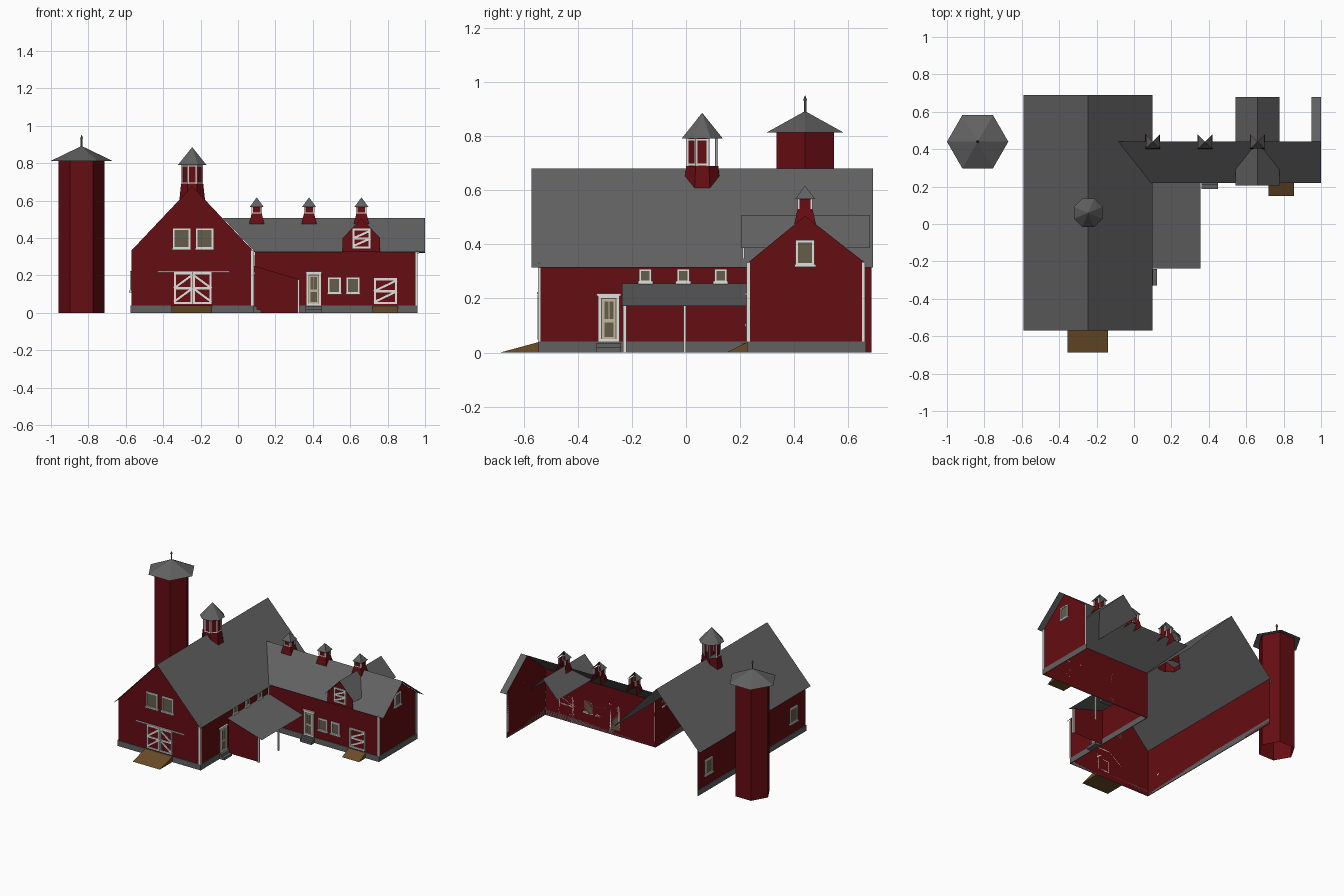
import bpy, bmesh, math
from mathutils import Vector

if "Cube" in bpy.data.objects:
    bpy.data.objects.remove(bpy.data.objects["Cube"])


def material(name, rgb):
    m = bpy.data.materials.new(name)
    m.diffuse_color = (*rgb, 1)
    m.use_nodes = True
    m.node_tree.nodes["Principled BSDF"].inputs["Base Color"].default_value = m.diffuse_color
    return m


RED = material("barn red", (0.13, 0.004, 0.006))
GREY = material("roof grey", (0.12, 0.12, 0.12))
STONE = material("foundation grey", (0.12, 0.12, 0.12))
WHITE = material("trim white", (0.75, 0.75, 0.72))
GLASS = material("window glass", (0.13, 0.11, 0.07))
WOOD = material("ramp wood", (0.15, 0.075, 0.022))
CREAM = material("door cream", (0.55, 0.47, 0.33))


def mesh(name, verts, faces, mat, drop=None):
    """Mesh object; faces whose normal satisfies drop() are left out."""
    bm = bmesh.new()
    vs = [bm.verts.new(v) for v in verts]
    for f in faces:
        bm.faces.new([vs[i] for i in f])
    bmesh.ops.recalc_face_normals(bm, faces=bm.faces)
    if drop:
        bm.normal_update()
        gone = [f for f in bm.faces if drop(f.normal)]
        bmesh.ops.delete(bm, geom=gone, context='FACES')
    me = bpy.data.meshes.new(name)
    bm.to_mesh(me)
    bm.free()
    me.materials.append(mat)
    ob = bpy.data.objects.new(name, me)
    bpy.context.collection.objects.link(ob)
    return ob


# Walls: map (u along wall, v up, d outwards) to world space
def front(y):
    return lambda u, v, d: (u, y - d, v)


def right(x):
    return lambda u, v, d: (x + d, u, v)


def left(x):
    return lambda u, v, d: (x - d, u, v)


def sheet(name, wall, pts, mat):
    return mesh(name, [wall(u, v, 0) for u, v in pts], [range(len(pts))], mat)


def plate(name, wall, pts, d0, d1, mat):
    n = len(pts)
    verts = [wall(u, v, d) for d in (d0, d1) for u, v in pts]
    faces = [range(n), range(n, 2 * n)]
    faces += [(i, (i + 1) % n, (i + 1) % n + n, i + n) for i in range(n)]
    return mesh(name, verts, faces, mat)


def rect(name, wall, u0, u1, v0, v1, mat, d1=0.005, d0=0.0):
    return plate(name, wall, [(u0, v0), (u1, v0), (u1, v1), (u0, v1)], d0, d1, mat)


def bar(name, wall, a, b, w, mat, d=0.006):
    a, b = Vector(a), Vector(b)
    t = (b - a).normalized() * w / 2
    n = Vector((-t.y, t.x))
    plate(name, wall, [a - n, b - n, b + n, a + n], 0, d, mat)


def frame(name, wall, u0, u1, v0, v1, w, mat, d=0.008):
    rect(name + "_left", wall, u0, u0 + w, v0, v1, mat, d)
    rect(name + "_right", wall, u1 - w, u1, v0, v1, mat, d)
    rect(name + "_bottom", wall, u0, u1, v0, v0 + w, mat, d)
    rect(name + "_top", wall, u0, u1, v1 - w, v1, mat, d)


def window(name, wall, u0, u1, v0, v1, w=0.009):
    rect(name + "_glass", wall, u0, u1, v0, v1, GLASS, 0.003)
    frame(name + "_frame", wall, u0, u1, v0, v1, w, WHITE)
    rect(name + "_sill", wall, u0 - 0.005, u1 + 0.005, v0 - 0.006, v0 + 0.004, WHITE, 0.012)


def braced_door(name, wall, u0, u1, v0, v1, flip=False, w=0.011):
    frame(name + "_frame", wall, u0, u1, v0, v1, w, WHITE)
    m = (v0 + v1) / 2
    a, b = (u1, u0) if flip else (u0, u1)
    bar(name + "_rail", wall, (u0, m), (u1, m), w, WHITE)
    bar(name + "_upper_brace", wall, (a, m), (b, v1 - w), w, WHITE)
    bar(name + "_lower_brace", wall, (a, v0 + w), (b, m), w, WHITE)


def entry_door(name, wall, u0, u1, v0, v1):
    rect(name + "_leaf", wall, u0, u1, v0, v1, GLASS, 0.003)
    frame(name + "_casing", wall, u0, u1, v0, v1, 0.011, WHITE)
    frame(name + "_stile", wall, u0 + 0.015, u1 - 0.015, v0 + 0.01, v1 - 0.015, 0.008, CREAM, 0.006)
    m, c = v0 + 0.45 * (v1 - v0), (u0 + u1) / 2
    rect(name + "_lock_rail", wall, u0 + 0.015, u1 - 0.015, m - 0.006, m + 0.006, CREAM, 0.006)
    rect(name + "_muntin", wall, c - 0.002, c + 0.002, m, v1 - 0.02, CREAM, 0.006)
    rect(name + "_cap", wall, u0 - 0.005, u1 + 0.005, v1 - 0.003, v1 + 0.006, WHITE, 0.012)
    for i, depth in enumerate((0.022, 0.042)):  # two steps below the door
        rect(f"{name}_step_{i}", wall, u0 - 0.005, u1 + 0.005, 0, 0.036 - 0.018 * i, STONE, depth)


def frustum(name, x, y, z0, z1, r0, r1, n, mat, turn=0.0, drop=None):
    """Sided tube or pyramid without caps at the bottom."""
    ring = [(math.cos(turn + i * math.tau / n), math.sin(turn + i * math.tau / n)) for i in range(n)]
    verts = [(x + r0 * c, y + r0 * s, z0) for c, s in ring]
    if r1 == 0:
        verts.append((x, y, z1))
        faces = [(i, (i + 1) % n, n) for i in range(n)]
    else:
        verts += [(x + r1 * c, y + r1 * s, z1) for c, s in ring]
        faces = [(i, (i + 1) % n, (i + 1) % n + n, i + n) for i in range(n)]
    return mesh(name, verts, faces, mat, drop)


def cuboid(name, x0, x1, y0, y1, z0, z1, mat):
    rect(name, front(y1), x0, x1, z0, z1, mat, y1 - y0)


def ramp(name, x0, x1, y0, y1, h):
    plate(name, right(x0), [(y0, 0), (y1, 0), (y1, h)], 0, x1 - x0, WOOD)


back = lambda n: n.y > 0.5

# Main barn shell, open at the back
RX, RZ = -0.245, 0.68
main_f, main_r, main_l = front(-0.54), right(0.08), left(-0.57)
sheet("main_front_wall", main_f, [(-0.57, 0), (0.08, 0), (0.08, 0.333), (RX, RZ - 0.003), (-0.57, 0.333)], RED)
sheet("main_right_wall", main_r, [(-0.54, 0), (0.23, 0), (0.23, 0.333), (-0.54, 0.333)], RED)
sheet("main_left_wall", main_l, [(-0.54, 0), (0.685, 0), (0.685, 0.333), (-0.54, 0.333)], RED)
for s, x in (("left", -0.59), ("right", 0.10)):
    mesh("main_roof_" + s, [(RX, -0.57, RZ), (RX, 0.69, RZ), (x, 0.69, 0.314), (x, -0.57, 0.314)], [(0, 1, 2, 3)], GREY)
rect("main_front_foundation", main_f, -0.574, 0.084, 0, 0.04, STONE)
rect("main_right_foundation", main_r, -0.545, 0.23, 0, 0.04, STONE)
rect("main_left_foundation", main_l, -0.545, 0.685, 0, 0.04, STONE)
rect("main_corner_front", main_f, 0.07, 0.085, 0.04, 0.333, WHITE)
rect("main_corner_side", main_r, -0.546, -0.537, 0.04, 0.32, WHITE)

# Main barn doors and windows
rect("door_rail", main_f, -0.43, -0.045, 0.217, 0.223, WHITE, 0.01)
braced_door("main_door_left", main_f, -0.342, -0.243, 0.048, 0.215)
braced_door("main_door_right", main_f, -0.241, -0.142, 0.048, 0.215, True)
ramp("main_ramp", -0.355, -0.14, -0.687, -0.54, 0.04)
window("loft_window_left", main_f, -0.348, -0.255, 0.343, 0.452)
window("loft_window_right", main_f, -0.225, -0.132, 0.343, 0.452)
for i, y in enumerate((-0.15, -0.01, 0.128)):
    window(f"side_window_{i}", main_r, y - 0.023, y + 0.023, 0.26, 0.308, 0.007)
entry_door("side_door", main_r, -0.325, -0.245, 0.04, 0.212)
for i, y in enumerate((-0.40, 0.56)):
    window(f"left_window_{i}", main_l, y - 0.042, y + 0.042, 0.115, 0.225)

# Wing: front wall, end gable, front roof slope and short back overhang
wing_f, wing_r = front(0.23), right(0.955)
sheet("wing_front_wall", wing_f, [(0.08, 0), (0.955, 0), (0.955, 0.333), (0.08, 0.333)], RED)
sheet("wing_end_wall", wing_r, [(0.23, 0), (0.66, 0), (0.66, 0.333), (0.44, 0.505), (0.23, 0.333)], RED)
mesh("wing_roof_front", [(-0.082, 0.44, 0.508), (1, 0.44, 0.508), (1, 0.218, 0.325), (0.092, 0.218, 0.325)], [(0, 1, 2, 3)], GREY)
mesh("wing_roof_back", [(0.95, 0.44, 0.508), (1, 0.44, 0.508), (1, 0.68, 0.32), (0.95, 0.68, 0.32)], [(0, 1, 2, 3)], GREY)
rect("wing_front_foundation", wing_f, 0.08, 0.96, 0, 0.04, STONE)
rect("wing_end_foundation", wing_r, 0.225, 0.665, 0, 0.04, STONE)
rect("wing_corner_front", wing_f, 0.948, 0.96, 0.04, 0.328, WHITE)
rect("wing_corner_inner", wing_f, 0.08, 0.09, 0.04, 0.325, WHITE)
rect("wing_corner_end_front", wing_r, 0.224, 0.236, 0.04, 0.333, WHITE)
rect("wing_corner_end_back", wing_r, 0.65, 0.662, 0.04, 0.333, WHITE)

# Wing doors and windows
entry_door("wing_door", wing_f, 0.365, 0.445, 0.04, 0.215)
window("wing_window_left", wing_f, 0.48, 0.55, 0.103, 0.19)
window("wing_window_right", wing_f, 0.58, 0.65, 0.103, 0.19)
braced_door("wing_stall_door", wing_f, 0.727, 0.85, 0.046, 0.185)
ramp("wing_ramp", 0.72, 0.855, 0.15, 0.23, 0.04)
window("gable_window", wing_r, 0.405, 0.475, 0.322, 0.415)

# Cross gable dormer
dormer = front(0.216)
sheet("dormer_wall", dormer, [(0.56, 0.325), (0.76, 0.325), (0.76, 0.40), (0.66, 0.505), (0.56, 0.40)], RED)
for s, x in (("left", 0.543), ("right", 0.777)):
    mesh("dormer_roof_" + s, [(0.66, 0.205, 0.508), (0.66, 0.68, 0.508), (x, 0.68, 0.386), (x, 0.205, 0.386)], [(0, 1, 2, 3)], GREY)
braced_door("dormer_hatch", dormer, 0.613, 0.708, 0.345, 0.45)

# Porch: lean-to roof, end wall and posts
mesh("porch_roof", [(0.08, -0.237, 0.255), (0.08, 0.23, 0.255), (0.355, 0.23, 0.172), (0.355, -0.237, 0.172)], [(0, 1, 2, 3)], GREY)
sheet("porch_end_wall", front(-0.222), [(0.08, 0), (0.325, 0), (0.325, 0.18), (0.08, 0.253)], RED)
cuboid("porch_wall_trim", 0.317, 0.328, -0.232, -0.22, 0, 0.178, WHITE)
cuboid("porch_post", 0.318, 0.328, -0.009, 0.0, 0, 0.18, WHITE)

# Main cupola
CX, CY, T8 = RX, 0.06, math.pi / 8
frustum("cupola_base", CX, CY, 0.58, 0.69, 0.077, 0.064, 8, RED, T8)
frustum("cupola_shaft", CX, CY, 0.685, 0.795, 0.058, 0.058, 8, RED, T8, back)
for z in (0.692, 0.783):
    frustum("cupola_band", CX, CY, z, z + 0.006, 0.061, 0.061, 8, WHITE, T8, back)
for i in range(8):
    a = T8 + i * math.pi / 4
    frustum(f"cupola_post_{i}", CX + 0.058 * math.cos(a), CY + 0.058 * math.sin(a), 0.69, 0.79, 0.006, 0.006, 4, WHITE, a)
frustum("cupola_roof", CX, CY, 0.79, 0.886, 0.083, 0, 8, GREY, T8)

# Three small vents on the wing ridge
Q, T4 = math.sqrt(2), math.pi / 4
for i, x in enumerate((0.10, 0.38, 0.66)):
    frustum(f"vent_base_{i}", x, 0.44, 0.475, 0.532, 0.04 * Q, 0.027 * Q, 4, RED, T4, back)
    frustum(f"vent_core_{i}", x, 0.44, 0.53, 0.57, 0.024 * Q, 0.024 * Q, 4, RED, T4, back)
    for sx in (-1, 1):
        for sy in (-1, 1):
            frustum(f"vent_post_{i}", x + sx * 0.024, 0.44 + sy * 0.024, 0.53, 0.57, 0.006, 0.006, 4, WHITE, T4)
    cuboid(f"vent_sill_{i}", x - 0.028, x + 0.028, 0.412, 0.417, 0.53, 0.536, WHITE)
    frustum(f"vent_roof_{i}", x, 0.44, 0.567, 0.617, 0.037 * Q, 0, 4, GREY, T4, lambda n: n.y > 0.3)

# Silo with finial
SX, SY = -0.836, 0.44
frustum("silo_wall", SX, SY, 0, 0.82, 0.123, 0.123, 6, RED)
frustum("silo_roof", SX, SY, 0.813, 0.892, 0.164, 0, 6, GREY)
frustum("silo_finial", SX, SY, 0.88, 0.935, 0.005, 0.005, 6, GREY)
frustum("silo_finial_tip", SX, SY, 0.932, 0.952, 0.009, 0, 6, GREY)
